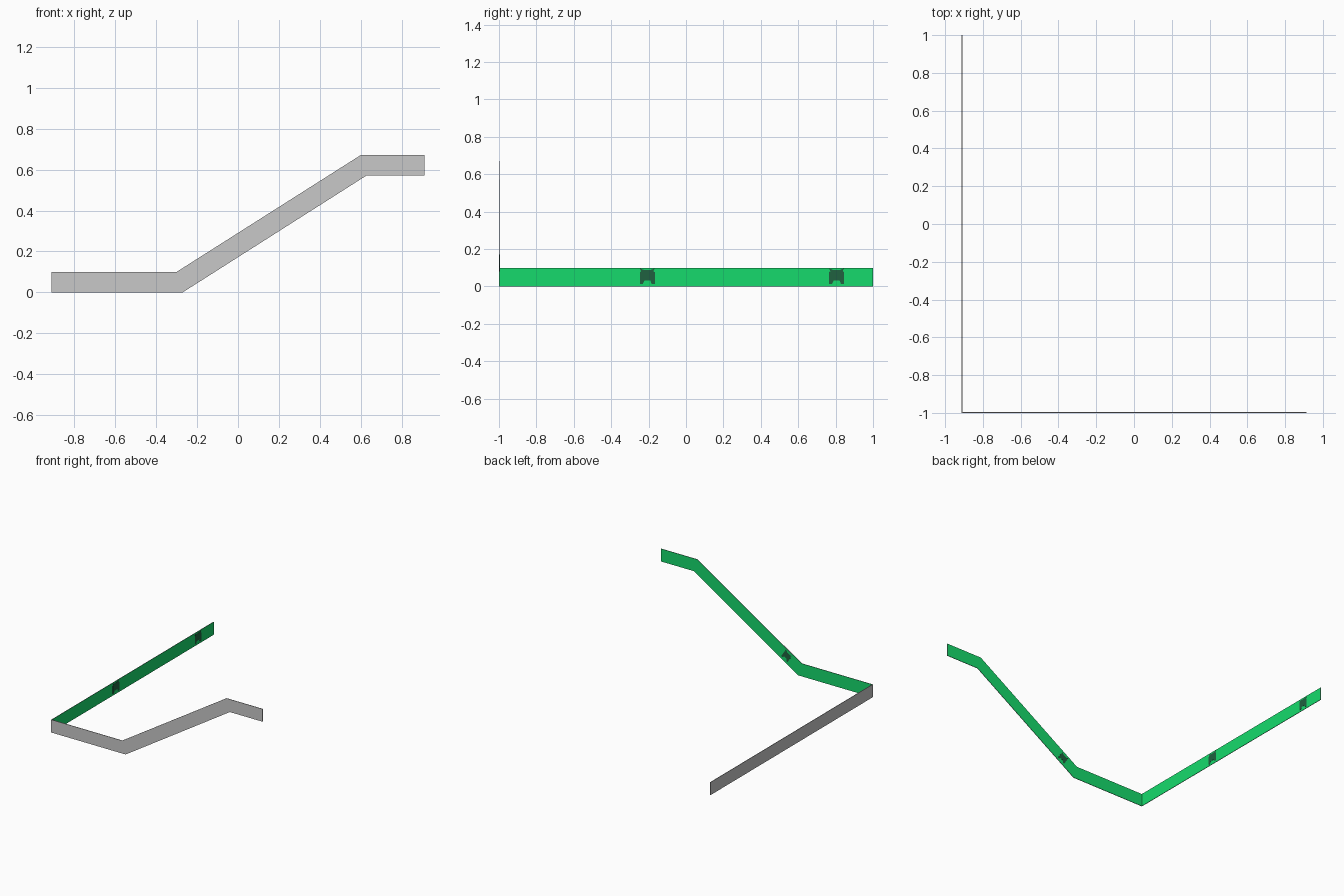
import bpy, bmesh, math
from mathutils import Matrix, Vector

if "Cube" in bpy.data.objects:
    bpy.data.objects.remove(bpy.data.objects["Cube"])

T = 0.004    # band thickness
W = 0.913    # half width


def material(name, rgb):
    m = bpy.data.materials.new(name)
    m.diffuse_color = (*rgb, 1)
    m.use_nodes = True
    m.node_tree.nodes["Principled BSDF"].inputs["Base Color"].default_value = m.diffuse_color
    return m


grey = material("grey_backing", (0.58, 0.58, 0.58))
green = material("bright_green", (0.008, 0.70, 0.15))
dark = material("dark_green", (0.014, 0.12, 0.05))


def plate(name, outline, frame, thick, mats, inner=None):
    """Extrude a flat outline along the frame's third axis.
    Faces pointing along 'inner' get the second material."""
    bm = bmesh.new()
    face = bm.faces.new([bm.verts.new((u, v, 0)) for u, v in outline])
    ext = bmesh.ops.extrude_face_region(bm, geom=[face])
    verts = [g for g in ext["geom"] if isinstance(g, bmesh.types.BMVert)]
    bmesh.ops.translate(bm, verts=verts, vec=(0, 0, thick))
    bm.transform(frame)
    bm.normal_update()
    bmesh.ops.recalc_face_normals(bm, faces=bm.faces)
    bm.normal_update()
    if inner:
        axis = Vector(inner)
        mid = frame.translation.dot(axis) + thick / 2
        for f in bm.faces:
            if abs(f.normal.dot(axis)) > 0.9 and f.calc_center_median().dot(axis) > mid:
                f.material_index = 1
    me = bpy.data.meshes.new(name)
    bm.to_mesh(me)
    bm.free()
    for m in mats:
        me.materials.append(m)
    ob = bpy.data.objects.new(name, me)
    bpy.context.collection.objects.link(ob)
    return ob


def frame(u, v, n, origin):
    m = Matrix((u, v, n)).transposed().to_4x4()
    m.translation = origin
    return m


X, Y, Z = (1, 0, 0), (0, 1, 0), (0, 0, 1)

# Straight band along the left side, green inside and grey outside
plate("side_band", [(-1, 0), (1, 0), (1, 0.1), (-1, 0.1)],
      frame(Y, Z, X, (-W, 0, 0)), T, [grey, green], X)

# Front band that climbs from floor level to the upper level
front = [(-W, 0), (-0.27, 0), (0.63, 0.572), (W, 0.572),
         (W, 0.671), (0.60, 0.671), (-0.30, 0.1), (-W, 0.1)]
plate("sloped_front_band", front,
      frame(X, Z, Y, (0, -1, 0)), T, [grey, green], Y)

# Dark notched patches on the inner faces
half = [(0, -0.022), (0.016, -0.022), (0.024, -0.04), (0.04, -0.04),
        (0.04, 0.024), (0.033, 0.028), (0.04, 0.044), (0.02, 0.036), (0, 0.036)]
patch = half + [(-u, v) for u, v in reversed(half[1:-1])]
for i, y in enumerate((-0.207, 0.805)):
    plate(f"side_patch_{i + 1}", patch,
          frame(Y, Z, X, (-W + T, y, 0.053)), 0.001, [dark])

a = math.atan2(0.575, 0.9)
c, s = 0.8 * math.cos(a), 0.8 * math.sin(a)
plate("slope_patch", patch,
      frame((c, 0, s), (-s, 0, c), Y, (-0.17, -1 + T, 0.123)), 0.001, [dark])
